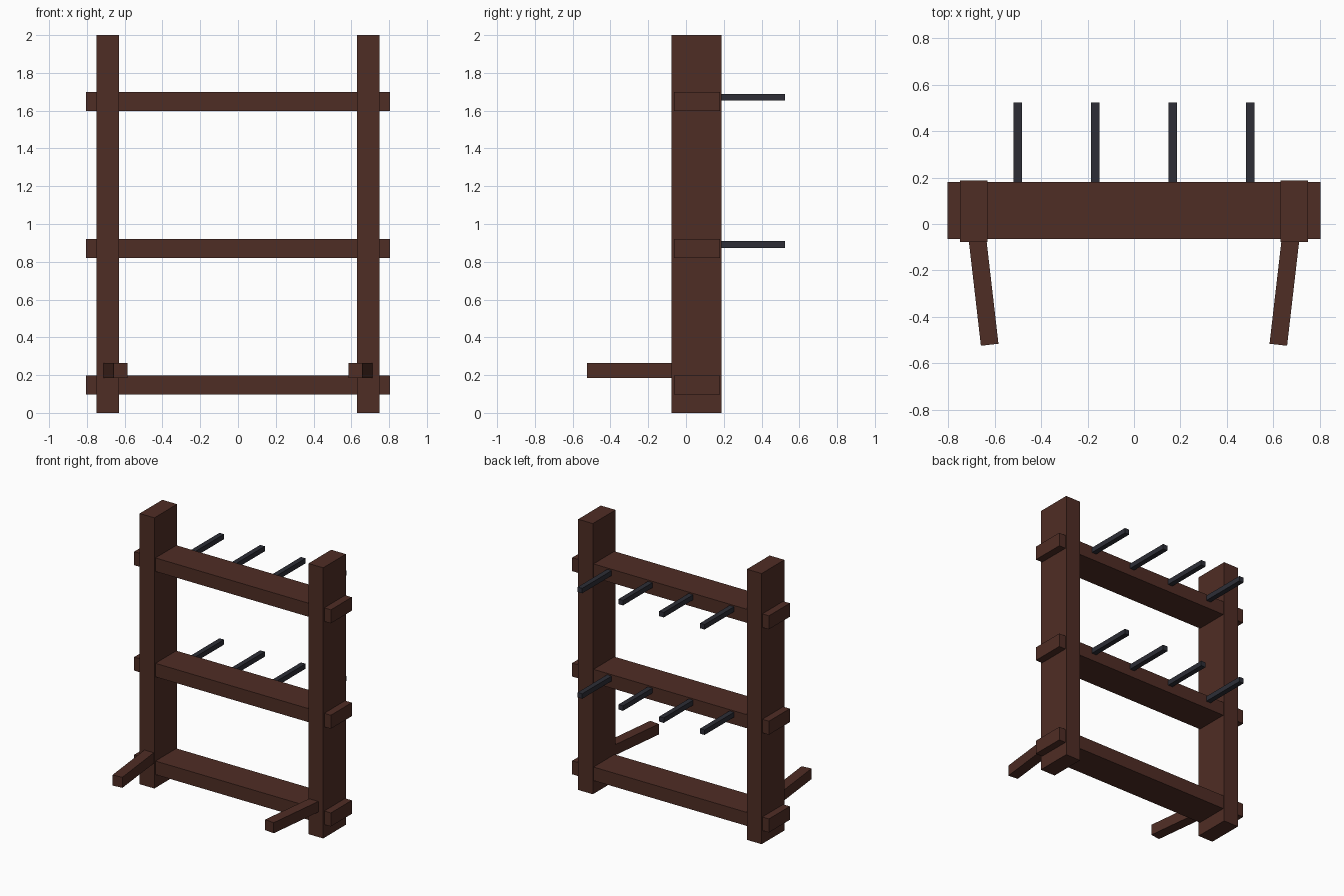
import bpy
from mathutils import Matrix, Vector

if "Cube" in bpy.data.objects:
    bpy.data.objects.remove(bpy.data.objects["Cube"])


def material(name, rgb):
    m = bpy.data.materials.new(name)
    m.diffuse_color = (*rgb, 1.0)
    m.use_nodes = True
    m.node_tree.nodes["Principled BSDF"].inputs["Base Color"].default_value = m.diffuse_color
    return m


wood = material("dark brown wood", (0.078, 0.026, 0.018))
metal = material("dark grey metal", (0.026, 0.027, 0.037))


def box(name, lo, hi, mat):
    """Axis-aligned box between two corners."""
    lo, hi = Vector(lo), Vector(hi)
    bpy.ops.mesh.primitive_cube_add(size=1)
    ob = bpy.context.object
    ob.name = name
    ob.data.transform(Matrix.Translation((lo + hi) / 2) @ Matrix.Diagonal((*(hi - lo), 1)))
    ob.data.materials.append(mat)
    return ob


# uprights and angled front feet
for side, s in (("left", -1), ("right", 1)):
    x0, x1 = sorted((s * 0.63, s * 0.75))
    box(side + "_post", (x0, -0.077, 0), (x1, 0.188, 2), wood)

    tip, root = Vector((s * 0.6215, -0.520, 0)), Vector((s * 0.677, -0.04, 0))
    length = (root - tip).length
    foot = box(side + "_front_foot", (-0.038, 0, 0.185), (0.038, length, 0.263), wood)
    d = (root - tip).normalized()
    rot = Vector((0, 1, 0)).rotation_difference(d).to_matrix().to_4x4()
    foot.data.transform(Matrix.Translation(tip) @ rot)

# crossbars passing through the posts
for name, z in (("bottom", 0.098), ("middle", 0.82), ("top", 1.599)):
    box(name + "_crossbar", (-0.804, -0.064, z), (0.804, 0.18, z + 0.1), wood)

# rear pegs on the two upper crossbars
for row, z in (("middle", 0.892), ("top", 1.671)):
    for i in range(4):
        x = -0.5 + i / 3
        box(f"{row}_peg_{i + 1}", (x - 0.0185, 0.17, z - 0.0185),
            (x + 0.0185, 0.524, z + 0.0185), metal)
